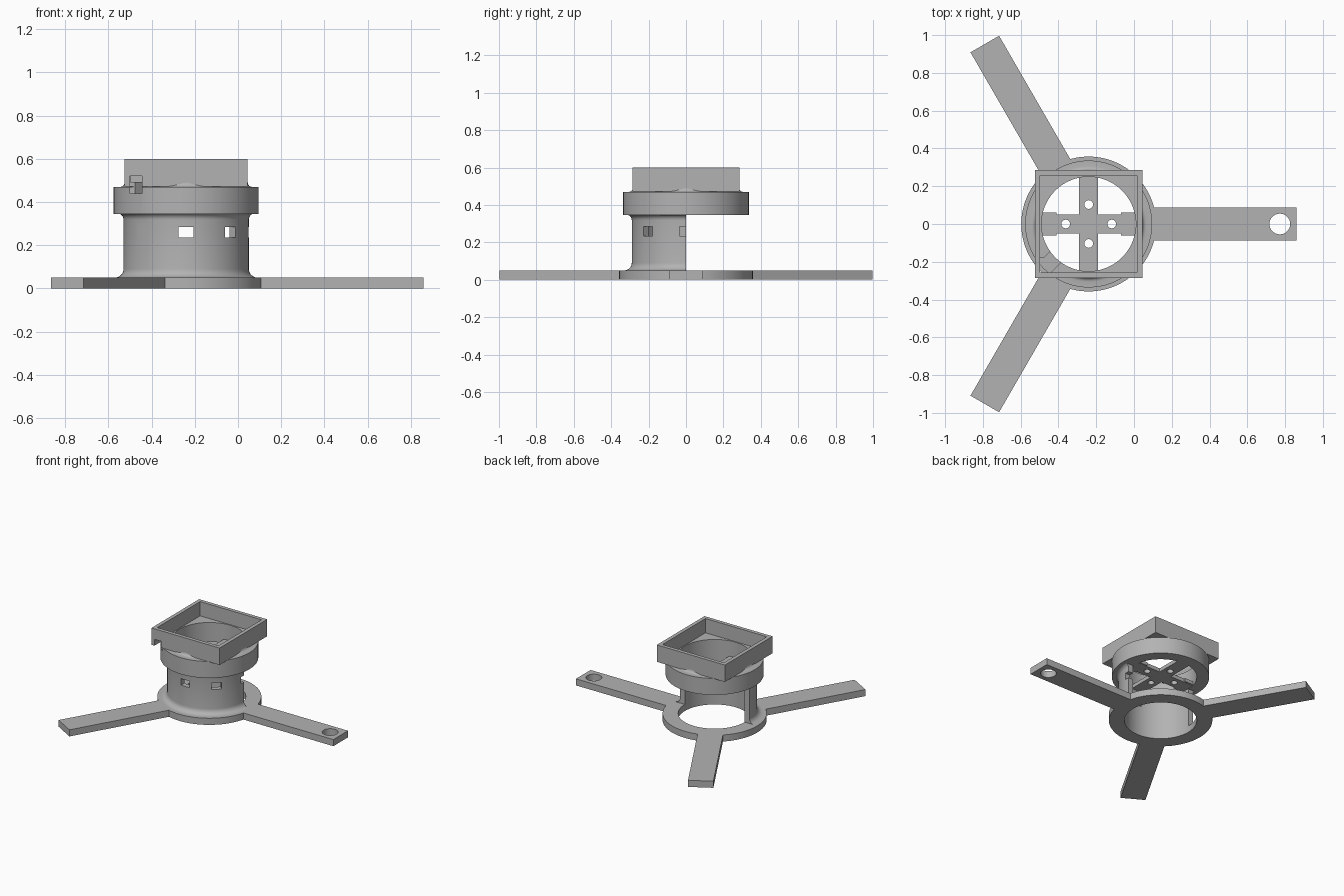
import bpy, bmesh
from math import sin, cos, pi, radians
from mathutils import Matrix, Vector

if "Cube" in bpy.data.objects:
    bpy.data.objects.remove(bpy.data.objects["Cube"], do_unlink=True)

CX = -0.24          # axis of the round parts
SEG = 96

grey = bpy.data.materials.new("plain grey")
grey.use_nodes = True
grey.diffuse_color = (0.45, 0.45, 0.45, 1)
grey.node_tree.nodes["Principled BSDF"].inputs["Base Color"].default_value = (0.45, 0.45, 0.45, 1)


def finish(name, bm):
    bmesh.ops.recalc_face_normals(bm, faces=bm.faces)
    mesh = bpy.data.meshes.new(name)
    bm.to_mesh(mesh)
    bm.free()
    mesh.materials.append(grey)
    ob = bpy.data.objects.new(name, mesh)
    ob.location.x = CX
    bpy.context.collection.objects.link(ob)
    return ob


def box(name, x, y, z, turn=0):
    """Box from three (low, high) ranges, turned about the axis."""
    bm = bmesh.new()
    bmesh.ops.create_cube(bm, size=1)
    for v in bm.verts:
        v.co = Vector([lo + (c + 0.5) * (hi - lo) for c, (lo, hi) in zip(v.co, (x, y, z))])
    bm.transform(Matrix.Rotation(radians(turn), 4, 'Z'))
    return finish(name, bm)


def cylinder(name, r, z, distance=0, turn=0, sides=32):
    bm = bmesh.new()
    bmesh.ops.create_cone(bm, cap_ends=True, segments=sides, radius1=r, radius2=r, depth=z[1] - z[0])
    bm.transform(Matrix.Rotation(radians(turn), 4, 'Z')
                 @ Matrix.Translation((distance, 0, sum(z) / 2)))
    return finish(name, bm)


def lathe(name, profile, start=0, sweep=360):
    """Turn a closed (radius, height) profile about the axis."""
    bm = bmesh.new()
    full = sweep == 360
    steps = SEG * sweep // 360
    rings = []
    for i in range(steps if full else steps + 1):
        a = radians(start + sweep * i / steps)
        rings.append([bm.verts.new((r * cos(a), r * sin(a), z)) for r, z in profile])
    n = len(profile)
    for i in range(steps):
        a, b = rings[i], rings[(i + 1) % len(rings)]
        for j in range(n):
            k = (j + 1) % n
            bm.faces.new((a[j], a[k], b[k], b[j]))
    if not full:
        bm.faces.new(rings[0])
        bm.faces.new(rings[-1])
    return finish(name, bm)


def combine(ob, tools, operation):
    """Apply each tool to the object and remove it."""
    bpy.context.view_layer.objects.active = ob
    for tool in tools:
        tool.hide_render = True
        mod = ob.modifiers.new("combine", 'BOOLEAN')
        mod.operation, mod.solver, mod.object = operation, 'EXACT', tool
        bpy.ops.object.modifier_apply(modifier=mod.name)
        bpy.data.objects.remove(tool, do_unlink=True)


def smooth(ob):
    bpy.ops.object.select_all(action='DESELECT')
    ob.select_set(True)
    bpy.context.view_layer.objects.active = ob
    bpy.ops.object.shade_smooth_by_angle(angle=radians(30))


def fillet(r, z, size, a0, a1, n=6):
    """Arc points of a rounded inner corner."""
    return [(r + size * cos(radians(a0 + (a1 - a0) * i / n)),
             z + size * sin(radians(a0 + (a1 - a0) * i / n))) for i in range(n + 1)]


# Base ring with three drilled arms
base = cylinder("base_plate", 0.357, (0, 0.05), sides=SEG)
arms = (0, 120, 240)
combine(base, [box("arm", (0.2, 1.1), (-0.0875, 0.0875), (0, 0.05), t) for t in arms], 'UNION')
combine(base, [cylinder("bore", 0.25, (-0.1, 0.2), sides=SEG)], 'DIFFERENCE')
combine(base, [cylinder("hole", 0.055, (-0.1, 0.2), 1.012, t) for t in arms], 'DIFFERENCE')

# Half-round wall, flared at both ends, with small windows
wall = lathe("half_wall", [(0.25, 0.045), (0.33, 0.045)]
             + fillet(0.33, 0.09, 0.04, 270, 180)
             + fillet(0.32, 0.318, 0.03, 180, 90)
             + [(0.32, 0.35), (0.25, 0.35)], 180, 180)
combine(wall, [box("window", (0.2, 0.4), (-0.035, 0.035), (0.235, 0.285), t)
               for t in range(180, 361, 45)], 'DIFFERENCE')

# Upper ring, with a slight flare into the tray
ring = lathe("upper_ring", [(0.25, 0.345), (0.336, 0.345), (0.336, 0.47), (0.305, 0.47)]
             + fillet(0.305, 0.49, 0.02, 270, 180, 4) + [(0.25, 0.49)])

# Square tray with a round opening
H = 0.285
tray = box("square_tray", (-H, H), (-H, H), (0.472, 0.6))
combine(tray, [box("tray_hollow", (-0.257, 0.257), (-0.257, 0.257), (0.492, 0.7)),
               cylinder("tray_bore", 0.25, (0.4, 0.7), sides=SEG)], 'DIFFERENCE')

# Cable notch in the front wall and a diagonal channel leading inward
for part in (ring, tray):
    combine(part, [box("cable_notch", (-0.26, -0.205), (-0.4, -0.18), (0.44, 0.52)),
                   box("cable_channel", (0.2, 0.33), (-0.04, 0.04), (0.44, 0.52), 225)], 'DIFFERENCE')

# Cross-shaped mount with four screw holes
cross = box("cross_mount", (-0.27, 0.27), (-0.05, 0.05), (0.347, 0.375))
combine(cross, [box("cross_bar", (-0.05, 0.05), (-0.27, 0.27), (0.347, 0.375))], 'UNION')
combine(cross, [cylinder("screw_hole", 0.023, (0.2, 0.5), d, t, 24)
                for d, t in ((0.122, 0), (0.103, 90), (0.122, 180), (0.103, 270))], 'DIFFERENCE')

# Narrow ribs beside the ends of the sideways bar
for side, sx in (("left", 1), ("right", -1)):
    for end, sy in (("back", 1), ("front", -1)):
        box(f"{side}_{end}_rib", sorted((sx * 0.17, sx * 0.255)),
            sorted((sy * 0.048, sy * 0.062)), (0.348, 0.373))

for ob in (base, wall, ring, tray, cross):
    smooth(ob)
